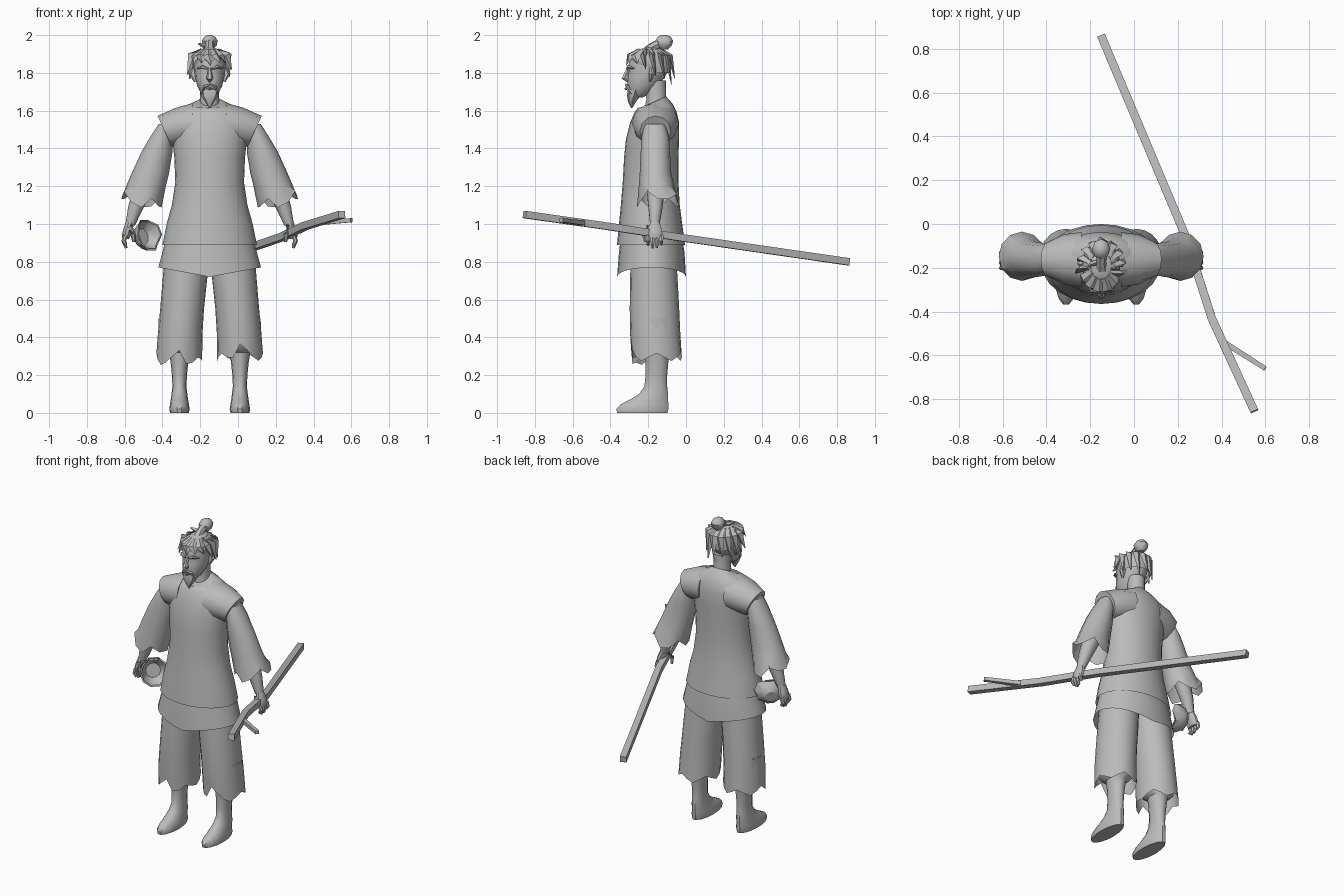
import bpy, bmesh, math, random
from mathutils import Vector

random.seed(4)
CX = -0.15  # body centre line
gray = bpy.data.materials.new("plain gray")
gray.diffuse_color = (0.5, 0.5, 0.5, 1)


def loft(name, rings, cap_start=True, cap_end=True, angle=40):
    """Skin a list of equal-length point rings."""
    bm = bmesh.new()
    rows = [[bm.verts.new(p) for p in r] for r in rings]
    n = len(rows[0])
    for a, b in zip(rows, rows[1:]):
        for i in range(n):
            j = (i + 1) % n
            bm.faces.new((a[i], a[j], b[j], b[i]))
    if cap_start:
        bm.faces.new(rows[0][::-1])
    if cap_end:
        bm.faces.new(rows[-1])
    bmesh.ops.recalc_face_normals(bm, faces=bm.faces)
    me = bpy.data.meshes.new(name)
    bm.to_mesh(me)
    bm.free()
    me.materials.append(gray)
    ob = bpy.data.objects.new(name, me)
    bpy.context.collection.objects.link(ob)
    bpy.ops.object.select_all(action='DESELECT')
    ob.select_set(True)
    bpy.context.view_layer.objects.active = ob
    bpy.ops.object.shade_smooth_by_angle(angle=math.radians(angle))
    return ob


def ring(z, x0, x1, yf, yb, n=20, side=1, dz=None):
    """Horizontal oval; x is measured from the centre line, dz(angle) shifts height."""
    pts = []
    for i in range(n):
        a = 2 * math.pi * i / n
        x = (x0 + x1) / 2 + (x1 - x0) / 2 * math.cos(a)
        y = (yf + yb) / 2 + (yb - yf) / 2 * math.sin(a)
        pts.append((CX + side * x, y, z + (dz(a) if dz else 0)))
    return pts


def tube(name, path, radii, n=6, flat=1.0, angle=40, turn=0.0):
    """Sweep a polygon along a path; flat squashes the second axis."""
    path = [Vector(p) for p in path]
    rings = []
    for k, p in enumerate(path):
        t = (path[min(k + 1, len(path) - 1)] - path[max(k - 1, 0)]).normalized()
        ref = Vector((0, 0, 1)) if abs(t.z) < 0.8 else Vector((0, 1, 0))
        u = t.cross(ref).normalized()
        v = u.cross(t)
        rings.append([p + radii[k] * (u * math.cos(a) + v * flat * math.sin(a))
                      for a in (2 * math.pi * i / n + turn for i in range(n))])
    return loft(name, rings, angle=angle)


# Tunic, with collar lower at the front
tilt = lambda a: 0.03 * math.sin(a)
tunic = [(0.89, .25, -.365, -.005), (1.0, .228, -.355, -.02), (1.1, .20, -.345, -.033),
         (1.22, .182, -.335, -.04), (1.35, .187, -.328, -.04), (1.45, .198, -.318, -.037),
         (1.54, .208, -.295, -.037), (1.595, .185, -.27, -.05)]
rings = [ring(z, -w, w, f, b, 24) for z, w, f, b in tunic]
rings += [ring(1.625, -.13, .13, -.255, -.07, 24, dz=lambda a: .01 * math.sin(a)),
          ring(1.645, -.065, .065, -.24, -.105, 24, dz=tilt)]
loft("tunic", rings, cap_start=False)

# Lower skirt, dipping at front and back
dip = lambda a: 0.05 * abs(math.cos(a))
loft("skirt", [ring(.93, -.23, .23, -.345, -.02, 24), ring(.85, -.25, .25, -.355, -.008, 24),
               ring(.72, -.272, .272, -.365, .0, 24, dz=dip)], cap_start=False, cap_end=False)

for side, tag in ((1, "left"), (-1, "right")):
    X = lambda s: CX + side * s

    # Shoulder cap with a slanted open edge
    caps = []
    for x, slant, zc, rz, ry in ((.09, 0, 1.53, .11, .125), (.17, .01, 1.515, .1, .115),
                                 (.238, .038, 1.49, .082, .082)):
        caps.append([(X(x + slant * math.sin(a)), -.162 + ry * math.cos(a), zc + rz * math.sin(a))
                     for a in (math.pi * i / 6 for i in range(12))])
    loft(tag + "_shoulder_cap", caps)

    # Wide sleeve with a ragged hem
    hem = lambda a: .045 * max(0, math.cos(a)) + .03 * math.cos(4 * a + 2.2)
    loft(tag + "_sleeve", [
        ring(1.53, .20, .27, -.22, -.11, 12, side), ring(1.46, .195, .315, -.235, -.09, 12, side),
        ring(1.38, .197, .362, -.24, -.085, 12, side), ring(1.27, .215, .412, -.245, -.078, 12, side),
        ring(1.2, .232, .442, -.25, -.062, 12, side),
        ring(1.105, .255, .468, -.26, -.035, 12, side, hem)], cap_end=False)

    # Forearm, palm, fingers and thumb
    tube(tag + "_forearm", [(X(.30), -.16, 1.32), (X(.35), -.16, 1.2), (X(.395), -.162, 1.08),
                            (X(.42), -.165, 1.0)], [.06, .052, .038, .026], 10)
    loft(tag + "_palm", [ring(z, a, b, f, k, 10, side) for z, a, b, f, k in (
        (1.01, .398, .445, -.19, -.14), (.97, .408, .458, -.205, -.125),
        (.935, .42, .465, -.208, -.122), (.92, .427, .46, -.2, -.13))])
    for i in range(4):
        y = -.2 + i * .023
        tip = .872 + (.015, .0, .003, .018)[i]
        tube(tag + "_finger", [(X(.445), y, .94), (X(.455), y, .91), (X(.442), y, tip)],
             [.013, .012, .007], 6)
    tube(tag + "_thumb", [(X(.42), -.195, .985), (X(.405), -.222, .945), (X(.402), -.215, .905)],
         [.016, .014, .008], 6)

    # Bare leg: foot, calf, and the knee bulge closing the trouser leg
    loft(tag + "_leg", [ring(z, .16 - w, .16 + w, f, b, 14, side) for z, w, f, b in (
        (0, .05, -.368, -.095), (.02, .054, -.372, -.09), (.045, .05, -.35, -.09),
        (.07, .046, -.30, -.092), (.10, .042, -.25, -.093), (.14, .037, -.222, -.098),
        (.2, .04, -.215, -.098), (.27, .047, -.215, -.092), (.32, .055, -.22, -.085),
        (.35, .095, -.26, -.055), (.42, .112, -.28, -.04), (.5, .11, -.28, -.045))])

    # Trouser leg with torn hem; one side hangs lower
    def torn(a, side=side):
        notch = .07 * max(0, math.cos(2.5 * (a - 1.5 * math.pi))) ** 4 if a > math.pi else 0
        low = -.035 * max(0, -math.sin(a)) if side < 0 else 0
        return notch + low + .02 * math.cos(5 * a)
    loft(tag + "_trouser_leg", [
        ring(.86, .0, .235, -.29, -.055, 20, side), ring(.72, .012, .248, -.296, -.045, 20, side),
        ring(.55, .03, .262, -.298, -.036, 20, side), ring(.42, .038, .274, -.296, -.03, 20, side),
        ring(.295, .04, .282, -.29, -.022, 20, side, torn)], cap_end=False)

    # Ear, brow and moustache half
    tube(tag + "_ear", [(X(.078), -.185, 1.825), (X(.088), -.18, 1.795), (X(.076), -.19, 1.755)],
         [.012, .022, .008], 6, .8)
    tube(tag + "_brow", [(X(.012), -.312, 1.822), (X(.04), -.305, 1.832), (X(.065), -.275, 1.825)],
         [.006, .01, .004], 5)
    tube(tag + "_moustache", [(X(.0), -.318, 1.738), (X(.028), -.308, 1.728), (X(.042), -.288, 1.69)],
         [.006, .009, .003], 5)

# Neck and head
loft("neck", [ring(1.58, -.06, .06, -.225, -.09, 12), ring(1.66, -.05, .05, -.21, -.105, 12),
              ring(1.76, -.052, .052, -.22, -.105, 12)])
loft("head", [ring(z, -w, w, f, b, 16) for z, w, f, b in (
    (1.67, .025, -.29, -.23), (1.69, .045, -.302, -.19), (1.73, .066, -.312, -.15),
    (1.78, .077, -.308, -.11), (1.81, .08, -.302, -.095), (1.84, .082, -.306, -.088),
    (1.88, .076, -.292, -.09), (1.915, .052, -.255, -.12), (1.93, .015, -.21, -.17))])
tube("nose", [(CX, -.298, 1.83), (CX, -.315, 1.80), (CX, -.326, 1.772), (CX, -.305, 1.755)],
     [.007, .012, .018, .008], 6)
tube("lips", [(CX - .018, -.305, 1.715), (CX, -.318, 1.717), (CX + .018, -.305, 1.715)],
     [.003, .008, .003], 6)
loft("beard", [ring(z, -w, w, f, b, 8) for z, w, f, b in (
    (1.71, .052, -.309, -.225), (1.68, .045, -.312, -.24), (1.65, .026, -.308, -.262),
    (1.615, .004, -.292, -.284))])

# Hair cap, swept locks and topknot
loft("hair_cap", [ring(z, -w, w, f, b, 14) for z, w, f, b in (
    (1.8, .078, -.21, -.088), (1.845, .089, -.295, -.08), (1.885, .084, -.302, -.082),
    (1.92, .058, -.262, -.112), (1.935, .02, -.215, -.165))], cap_start=False)
for i in range(14):
    a = 2 * math.pi * i / 14 + .12
    c, s = math.cos(a), math.sin(a)
    drop = 1.80 + .05 * max(0, -s) - .045 * max(0, s) + random.uniform(-.025, .02)
    r = random.uniform(.98, 1.14)
    tube("hair_lock", [(CX + .045 * c, -.19 + .06 * s, 1.922),
                       (CX + .088 * c, -.192 + .108 * s, 1.89),
                       (CX + .108 * r * math.cos(a + .15), -.19 + .118 * r * math.sin(a + .15), drop)],
         [.016, .03, .003], 4, .5, 20)
tube("topknot_stalk", [(CX, -.20, 1.915), (CX, -.175, 1.94), (CX, -.14, 1.955)],
     [.03, .022, .026], 7)
loft("topknot", [ring(z, -w, w, -.115 - d, -.115 + d, 8) for z, w, d in (
    (1.925, .018, .02), (1.945, .038, .04), (1.97, .042, .047), (1.99, .03, .035), (2.0, .012, .015))])
tube("hair_tie", [(CX + .02, -.165, 1.935), (CX - .035, -.18, 1.945), (CX - .06, -.19, 1.955)],
     [.01, .012, .004], 4)

# Forked staff
tube("staff", [(-.15, .86, .80), (.235, -.055, .932), (.355, -.43, .99), (.55, -.855, 1.05)],
     [.027] * 4, 4, 1, 20, math.pi / 4)
tube("staff_branch", [(.41, -.54, 1.005), (.6, -.66, 1.02)], [.018, .015], 4, 1, 20, math.pi / 4)

# Broken bowl held facing inwards and forwards
axis = Vector((.68, -.7, .2)).normalized()
u = axis.cross(Vector((0, 0, 1))).normalized()
v = u.cross(axis)
centre = Vector((-.48, -.175, .94))
bowl = []
for depth, r in ((-.06, .035), (-.04, .065), (0, .085), (.02, .09), (.02, .08), (0, .074), (-.04, .045)):
    bowl.append([])
    for i in range(10):
        a = 2 * math.pi * i / 10
        chip = (.03 if i in (2, 3, 6) else 0) if depth >= .02 else 0
        bowl[-1].append(centre + axis * (depth - chip) + (u * math.cos(a) + v * math.sin(a)) * r)
loft("bowl", bowl, angle=30)
